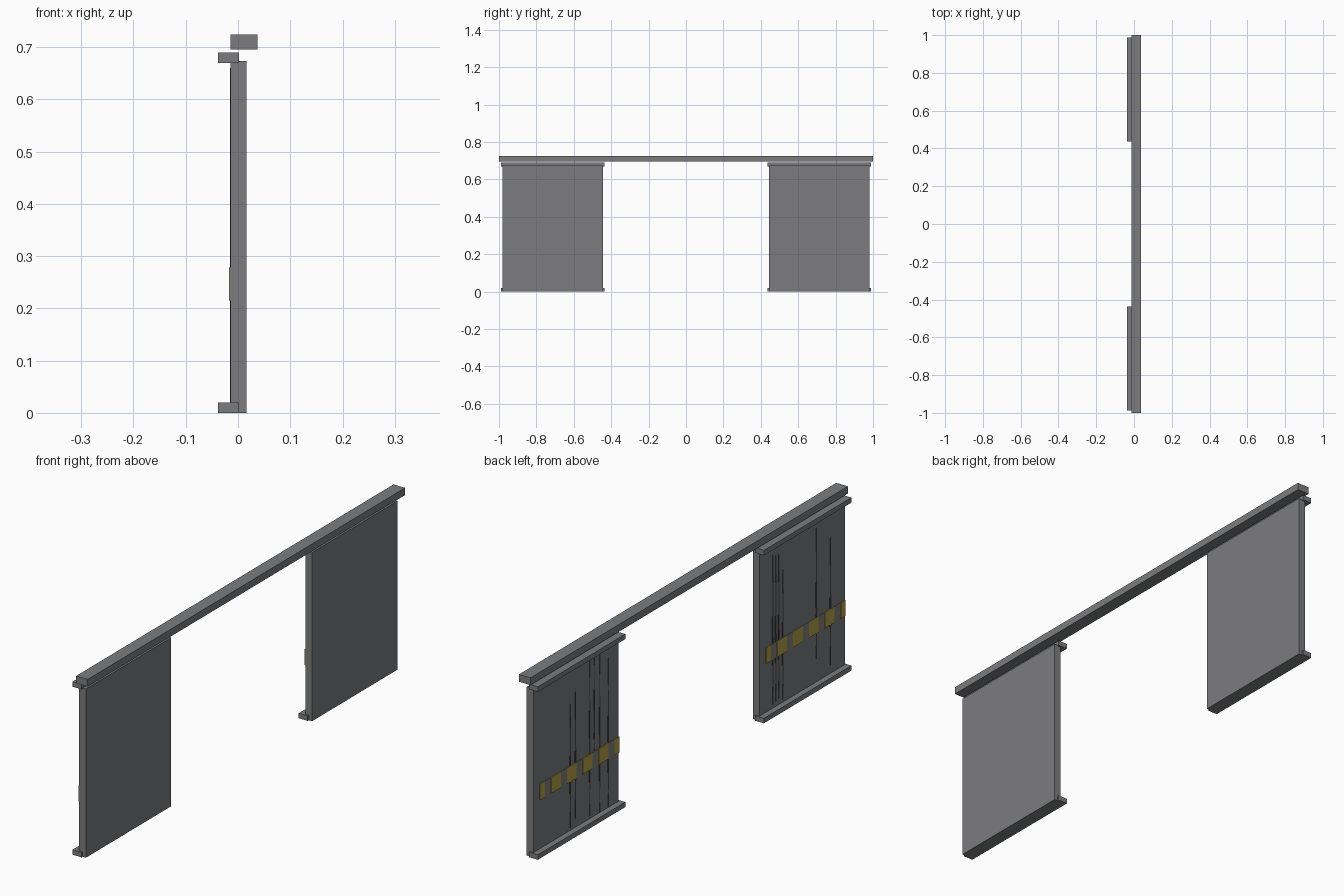
import bpy

cube = bpy.data.objects.get("Cube")
if cube:
    bpy.data.objects.remove(cube, do_unlink=True)


def material(name, colour):
    mat = bpy.data.materials.new(name)
    mat.use_nodes = True
    mat.diffuse_color = (*colour, 1)
    mat.node_tree.nodes["Principled BSDF"].inputs["Base Color"].default_value = (*colour, 1)
    return mat


steel = material("steel_grey", (0.2, 0.203, 0.21))
yellow = material("hazard_yellow", (0.47, 0.36, 0.07))
band_grey = material("hazard_grey", (0.23, 0.22, 0.2))
streak_dark = material("streak_dark", (0.06, 0.06, 0.063))


def prism(name, outline, x0, x1, mat):
    """Extrude a (y, z) outline between two x positions."""
    n = len(outline)
    verts = [(x, y, z) for x in (x0, x1) for y, z in outline]
    faces = [tuple(reversed(range(n))), tuple(range(n, 2 * n))]
    faces += [(i, (i + 1) % n, n + (i + 1) % n, n + i) for i in range(n)]
    mesh = bpy.data.meshes.new(name)
    mesh.from_pydata(verts, [], faces)
    mesh.materials.append(mat)
    obj = bpy.data.objects.new(name, mesh)
    bpy.context.collection.objects.link(obj)
    return obj


def box(name, x, y, z, mat):
    outline = [(y[0], z[0]), (y[1], z[0]), (y[1], z[1]), (y[0], z[1])]
    return prism(name, outline, x[0], x[1], mat)


# Overhead track
box("overhead_track", (-0.014, 0.037), (-1, 1), (0.695, 0.724), steel)

FACE = -0.014      # x of the decorated panel face
HALF = 0.2685      # half the panel width

# Streaks per door: distance from the +y edge, bottom, top
streaks = {
    "left": [(0.232, 0.01, 0.555), (0.264, 0.01, 0.63), (0.354, 0.03, 0.66),
             (0.382, 0.28, 0.66), (0.417, 0.01, 0.65), (0.471, 0.01, 0.615)],
    "right": [(0.083, 0.02, 0.65), (0.102, 0.02, 0.65), (0.121, 0.02, 0.655),
              (0.146, 0.02, 0.567), (0.357, 0.105, 0.644), (0.446, 0.01, 0.627)],
}

for side, centre in (("left", 0.7125), ("right", -0.7125)):
    # Sliding panel with its top and bottom rails
    low, high = centre - HALF, centre + HALF
    box(f"{side}_panel", (FACE, 0.016), (low, high), (0, 0.673), steel)
    for place, z in (("bottom", 0), ("top", 0.67)):
        box(f"{side}_{place}_rail", (-0.038, 0.0016),
            (low - 0.007, high + 0.007), (z, z + 0.02), steel)

    # Hazard band: grey strip with yellow blocks, halved at both ends
    start, end = low, high - 0.038
    box(f"{side}_hazard_band", (FACE - 0.002, FACE), (start, end), (0.215, 0.278), band_grey)
    step = (end - start) / 5
    for i in range(6):
        y = start + i * step
        box(f"{side}_hazard_block_{i + 1}", (FACE - 0.003, FACE),
            (max(start, y - 0.03), min(end, y + 0.03)), (0.215, 0.278), yellow)

    # Tapered grime streaks
    for i, (offset, bottom, top) in enumerate(streaks[side]):
        y = high - offset
        outline = [(y, bottom), (y + 0.005, (bottom + top) * 0.4), (y, top),
                   (y - 0.005, (bottom + top) * 0.4)]
        prism(f"{side}_streak_{i + 1}", outline, FACE - 0.001, FACE, streak_dark)
